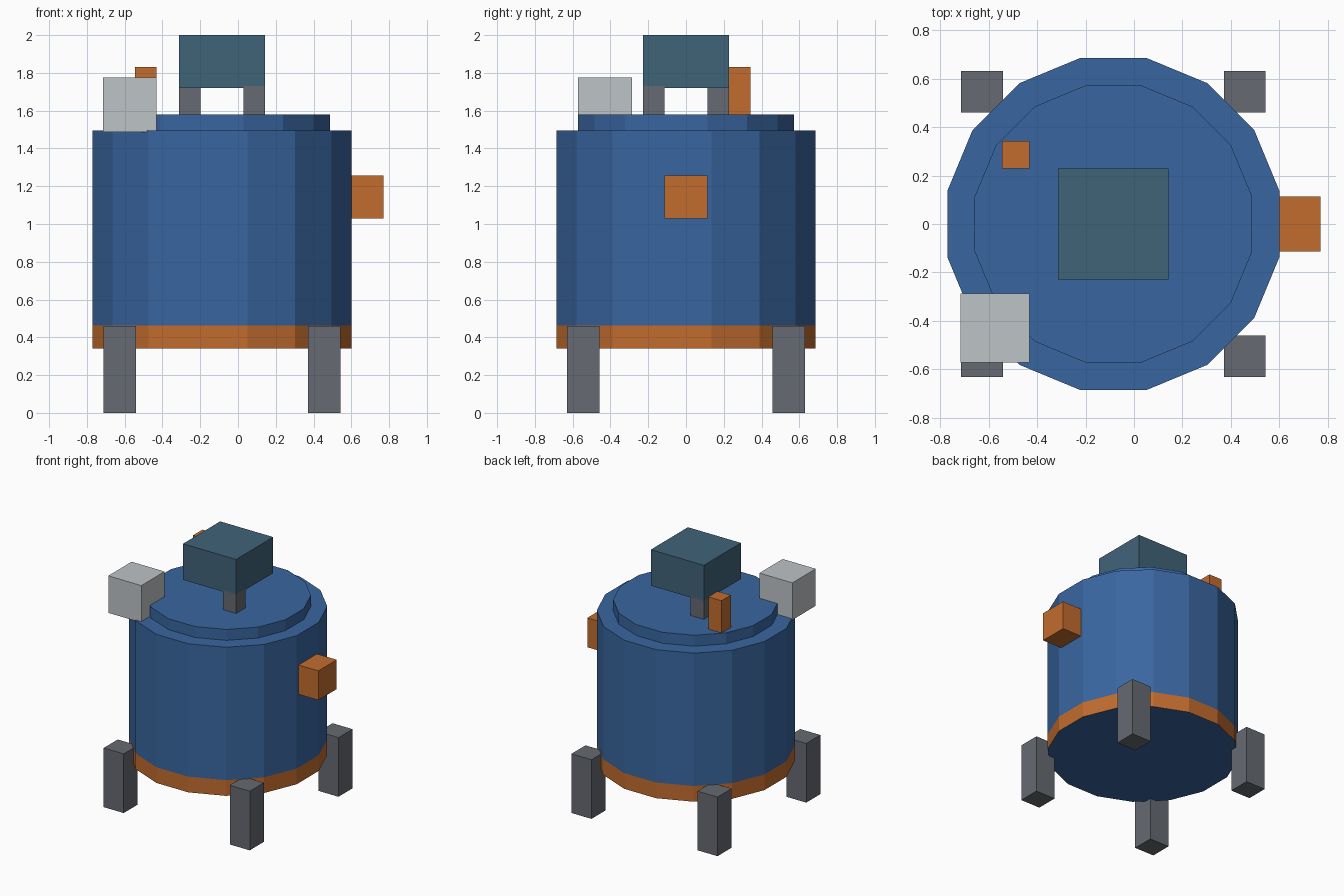
import bpy, bmesh, math

cube = bpy.data.objects.get("Cube")
if cube:
    bpy.data.objects.remove(cube, do_unlink=True)


def material(name, rgb):
    lin = [(c / 255 / 12.92) if c < 11 else ((c / 255 + 0.055) / 1.055) ** 2.4 for c in rgb]
    m = bpy.data.materials.new(name)
    m.use_nodes = True
    m.diffuse_color = (*lin, 1)
    m.node_tree.nodes["Principled BSDF"].inputs["Base Color"].default_value = (*lin, 1)
    return m


BLUE = material("blue paint", (57, 102, 160))
ORANGE = material("orange paint", (194, 108, 46))
DARK = material("dark grey metal", (102, 106, 113))
LIGHT = material("light grey metal", (190, 195, 199))
TEAL = material("teal paint", (64, 99, 121))

CX = -0.085   # drum axis


def finish(name, bm, *mats):
    me = bpy.data.meshes.new(name)
    bm.to_mesh(me)
    bm.free()
    for m in mats:
        me.materials.append(m)
    ob = bpy.data.objects.new(name, me)
    bpy.context.collection.objects.link(ob)
    return ob


def box(name, x, y, z, mat):
    """Box from its (min, max) range on each axis."""
    bm = bmesh.new()
    bmesh.ops.create_cube(bm, size=1)
    for v in bm.verts:
        v.co = [r[0] + (c + 0.5) * (r[1] - r[0]) for c, r in zip(v.co, (x, y, z))]
    return finish(name, bm, mat)


def drum(name, apothem, z0, z1, *mats):
    """16-sided prism with flats facing the axes; second material goes on the caps."""
    r = apothem / math.cos(math.pi / 16)
    bm = bmesh.new()
    ring = [(CX + r * math.cos(a), r * math.sin(a))
            for a in (math.pi / 8 * (i + 0.5) for i in range(16))]
    base = bm.faces.new([bm.verts.new((x, y, z0)) for x, y in ring])
    top = bmesh.ops.extrude_face_region(bm, geom=[base], use_keep_orig=True)["geom"]
    for v in (g for g in top if isinstance(g, bmesh.types.BMVert)):
        v.co.z = z1
    bmesh.ops.recalc_face_normals(bm, faces=bm.faces)
    for f in bm.faces:
        if len(mats) > 1 and abs(f.normal.z) > 0.5:
            f.material_index = 1
    return finish(name, bm, *mats)


# Tank: base band with blue underside, body and lid
drum("base_band", 0.685, 0.34, 0.462, ORANGE, BLUE)
drum("tank_body", 0.685, 0.462, 1.495, BLUE)
drum("tank_lid", 0.572, 1.495, 1.58, BLUE)

# Four legs around the axis
for sx, side in ((-1, "right"), (1, "left")):
    for sy, end in ((-1, "front"), (1, "back")):
        x, y = CX + sx * 0.542, sy * 0.545
        box(f"leg_{end}_{side}", (x - 0.086, x + 0.086), (y - 0.086, y + 0.086), (0, 0.46), DARK)

# Raised cap on two diagonal posts
for s, name in ((1, "cap_post_front"), (-1, "cap_post_back")):
    x, y = CX + s * 0.171, -s * 0.171
    box(name, (x - 0.057, x + 0.057), (y - 0.057, y + 0.057), (1.57, 1.73), DARK)
box("cap", (CX - 0.228, CX + 0.228), (-0.228, 0.228), (1.72, 2.0), TEAL)

# Fittings
box("side_outlet", (0.55, 0.77), (-0.113, 0.113), (1.03, 1.258), ORANGE)
box("vent_stub", (-0.545, -0.431), (0.228, 0.342), (1.57, 1.83), ORANGE)
box("control_box", (-0.715, -0.431), (-0.572, -0.286), (1.487, 1.775), LIGHT)
